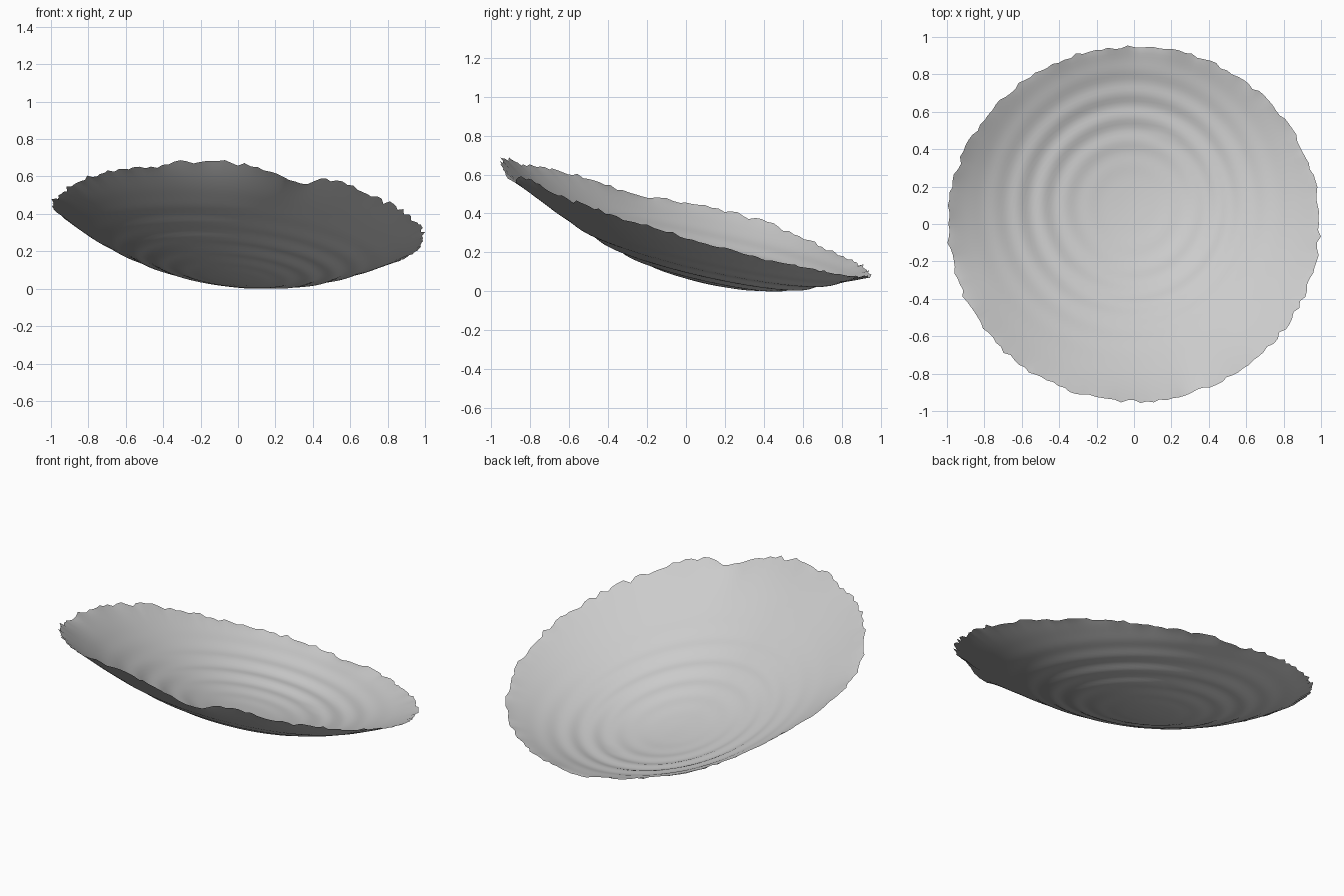
import bpy, bmesh, math, random

random.seed(4)
cube = bpy.data.objects.get("Cube")
if cube:
    bpy.data.objects.remove(cube, do_unlink=True)

SEGMENTS, RINGS = 180, 48
DEPTH, BASE = 0.30, 0.072
# Rim lumps: angle in degrees, height, width in degrees
LUMPS = [(-97, 0.04, 14), (-71, -0.035, 7), (-58, 0.025, 9), (-163, -0.03, 12),
         (155, 0.03, 20), (88, -0.015, 8)]


def rim_wave(angle):
    """Soft ups and downs along the torn rim."""
    total = 0
    for centre, height, width in LUMPS:
        off = (math.degrees(angle) - centre + 180) % 360 - 180
        total += height * math.exp(-(off / width) ** 2)
    return total


def height(x, y, r, angle):
    """Tilted shallow bowl with faint concentric ripples."""
    bowl = BASE + DEPTH * r * r - 0.09 * x - 0.29 * y
    d = math.hypot(x + 0.02, y - 0.1)
    ripple = 0.005 * math.cos(math.tau * (d - 0.34) / 0.13)
    ripple *= math.exp(-((d - 0.5) / 0.22) ** 2)
    return max(0, bowl + ripple + rim_wave(angle) * r ** 10)


# Dish: one thin sheet with a ragged edge
bm = bmesh.new()
centre = bm.verts.new((0, 0, BASE))
jag = [random.uniform(-0.016, 0.004) for _ in range(SEGMENTS)]
rings = []
for i in range(1, RINGS + 1):
    ring = []
    for k in range(SEGMENTS):
        a = math.tau * k / SEGMENTS
        t = i / RINGS
        r = t + jag[k] * t ** 30
        x, y = r * math.cos(a), 0.955 * r * math.sin(a)
        z = height(x, y, r, a) + jag[(k * 7) % SEGMENTS] * 0.5 * t ** 30
        ring.append(bm.verts.new((x, y, z)))
    rings.append(ring)
for k in range(SEGMENTS):
    n = (k + 1) % SEGMENTS
    bm.faces.new((centre, rings[0][k], rings[0][n]))
    for inner, outer in zip(rings, rings[1:]):
        bm.faces.new((inner[k], outer[k], outer[n], inner[n]))
for f in bm.faces:
    f.smooth = True

mesh = bpy.data.meshes.new("dish")
bm.to_mesh(mesh)
bm.free()
dish = bpy.data.objects.new("dish", mesh)
bpy.context.collection.objects.link(dish)

# Plain grey
grey = bpy.data.materials.new("light grey")
grey.use_nodes = True
colour = (0.6, 0.6, 0.6, 1)
grey.diffuse_color = colour
grey.node_tree.nodes["Principled BSDF"].inputs["Base Color"].default_value = colour
mesh.materials.append(grey)
